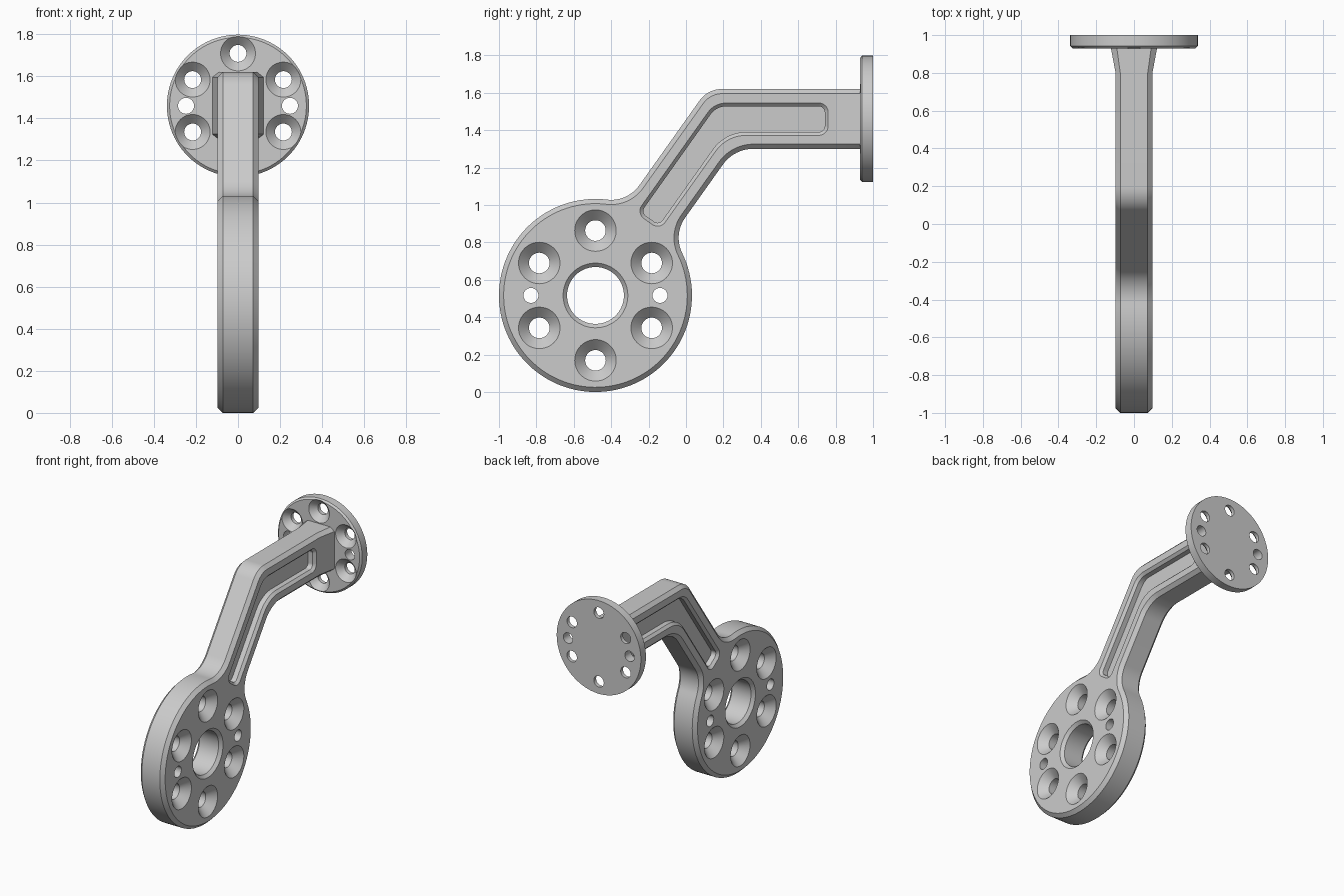
import bpy, bmesh
from math import sin, cos, tan, atan2, sqrt, pi, radians
from mathutils import Vector

if "Cube" in bpy.data.objects:
    bpy.data.objects.remove(bpy.data.objects["Cube"])

T = 0.0975                                  # half thickness of the arm plate
HUB = Vector((-0.484, 0.516))               # hub centre in (y, z)
HUB_R, FILLET = 0.516, 0.185
ANG = radians(54.6)                         # slope of the diagonal
U, N = Vector((cos(ANG), sin(ANG))), Vector((-sin(ANG), cos(ANG)))
FLANGE = Vector((0, 1.46))                  # flange centre in (x, z)


def along(s, p):
    """Point at distance s along and p across the diagonal."""
    return HUB + U * s + N * p


def at_height(p, z):
    """Where the diagonal line offset by p reaches height z."""
    return along((z - HUB.y - p * N.y) / U.y, p)


def arc(c, r, a0, a1, n):
    return [Vector(c) + r * Vector((cos(a0 + (a1 - a0) * k / n), sin(a0 + (a1 - a0) * k / n)))
            for k in range(n + 1)]


def round_corner(prev, cur, nxt, r, n=14):
    """Points of the arc that rounds one polygon corner."""
    a, b = (prev - cur).normalized(), (nxt - cur).normalized()
    half = a.angle(b) / 2
    c = cur + (a + b).normalized() * r / sin(half)
    d0, d1 = cur + a * r / tan(half) - c, cur + b * r / tan(half) - c
    a0, a1 = atan2(d0.y, d0.x), atan2(d1.y, d1.x)
    a1 += 2 * pi * round((a0 - a1) / (2 * pi))
    return arc(c, r, a0, a1, n)


def arm_outline(i):
    """Arm and hub silhouette, inset by i."""
    h, r, f, end, zt, zb = 0.15 - i, HUB_R - i, FILLET + i, 0.94, 1.62 - i, 1.30 + i
    top, bot = at_height(h, zt), at_height(-h, zb)
    s = sqrt((r + f) ** 2 - (h + f) ** 2)
    phi = atan2(h + f, s)
    local = (arc((s, h + f), f, -pi / 2, phi - pi, 16)
             + arc((0, 0), r, phi, 2 * pi - phi, 96)[1:-1]
             + arc((s, -h - f), f, pi - phi, pi / 2, 16))
    pts = [Vector((end, zb)), Vector((end, zt))]
    pts += round_corner(pts[1], top, along(s, h), 0.15 - i)
    pts += [along(*v) for v in local]
    return pts + round_corner(along(s, -h), bot, pts[0], 0.2 + i)


def pocket_outline(i):
    h, s0, end, zt, zb = 0.077 - i, 0.485 + i, 0.76 - i, 1.545 - i, 1.372 + i
    p = [Vector((end, zb)), Vector((end, zt)), at_height(h, zt),
         along(s0, h), along(s0, -h), at_height(-h, zb)]
    radii = [0.05 - i, 0.05 - i, 0.12 - i, 0.05 - i, 0.05 - i, 0.2 + i]
    return [q for k, r in enumerate(radii)
            for q in round_corner(p[k - 1], p[k], p[(k + 1) % 6], r)]


def along_x(d, v):
    return (d, v.x, v.y)


def along_y(d, v):
    return (v.x, d, v.y)


def stack(bm, layers, place):
    """Closed solid through a list of (depth, outline) layers."""
    rings = [[bm.verts.new(place(d, v)) for v in pts] for d, pts in layers]
    for a, b in zip(rings, rings[1:]):
        for k in range(len(a)):
            j = (k + 1) % len(a)
            bm.faces.new((a[k], a[j], b[j], b[k]))
    bm.faces.new(rings[0][::-1])
    bm.faces.new(rings[-1])


def turned(bm, centre, profile, place, n=48):
    """Round solid from (depth, radius) pairs."""
    stack(bm, [(d, arc(centre, r, 0, 2 * pi, n)[:-1]) for d, r in profile], place)


def finish(bm, name):
    bmesh.ops.recalc_face_normals(bm, faces=bm.faces)
    me = bpy.data.meshes.new(name)
    bm.to_mesh(me)
    bm.free()
    ob = bpy.data.objects.new(name, me)
    bpy.context.collection.objects.link(ob)
    return ob


def cut(ob, cutter):
    mod = ob.modifiers.new("holes", 'BOOLEAN')
    mod.operation, mod.solver, mod.object = 'DIFFERENCE', 'EXACT', cutter
    bpy.ops.object.select_all(action='DESELECT')
    bpy.context.view_layer.objects.active = ob
    ob.select_set(True)
    bpy.ops.object.modifier_apply(modifier=mod.name)
    bpy.data.objects.remove(cutter)
    bpy.ops.object.shade_smooth_by_angle(angle=radians(9))


def both_sides(r, big):
    """Through hole countersunk on both faces of the plate."""
    c, e = big - r, 0.01
    half = [(T + e, big + e), (T - c, r)]
    return [(-d, q) for d, q in half] + half[::-1]


def spot(centre, dist, deg):
    return centre + dist * Vector((cos(radians(deg)), sin(radians(deg))))


# Arm with hub: chamfered plate, flared where it meets the flange
CH = 0.025
bm = bmesh.new()
stack(bm, [(d, arm_outline(i)) for d, i in ((-T, CH), (CH - T, 0), (T - CH, 0), (T, CH))], along_x)
bmesh.ops.bisect_plane(bm, geom=bm.verts[:] + bm.edges[:] + bm.faces[:], dist=1e-5,
                       plane_co=(0, 0.8, 0), plane_no=(0, 1, 0))
for v in bm.verts:
    if v.co.y > 0.9:
        v.co.x *= 1.27
arm = finish(bm, "arm_with_hub")

# Hub holes and arm pockets
bm = bmesh.new()
turned(bm, HUB, both_sides(0.152, 0.173), along_x, 72)
for k in range(6):
    turned(bm, spot(HUB, 0.347, 30 + 60 * k), both_sides(0.055, 0.111), along_x)
for deg in (0, 180):
    turned(bm, spot(HUB, 0.345, deg), [(-0.2, 0.04), (0.2, 0.04)], along_x)
for side in (-1, 1):
    stack(bm, [(side * d, pocket_outline(i)) for d, i in
               ((T + 0.01, -0.01), (T - 0.018, 0.018), (T - 0.055, 0.018))], along_x)
cutter = finish(bm, "arm_cutter")
cut(arm, cutter)

# Round end flange
bm = bmesh.new()
turned(bm, FLANGE, [(0.93, 0.325), (0.942, 0.338), (1.0, 0.338)], along_y, 96)
flange = finish(bm, "end_flange")

# Flange screw and pin holes
bm = bmesh.new()
for k in range(6):
    turned(bm, spot(FLANGE, 0.249, 30 + 60 * k),
           [(0.92, 0.093), (0.973, 0.04), (1.1, 0.04)], along_y)
for deg in (0, 180):
    turned(bm, spot(FLANGE, 0.247, deg), [(0.9, 0.038), (1.1, 0.038)], along_y)
cutter = finish(bm, "flange_cutter")
cut(flange, cutter)
